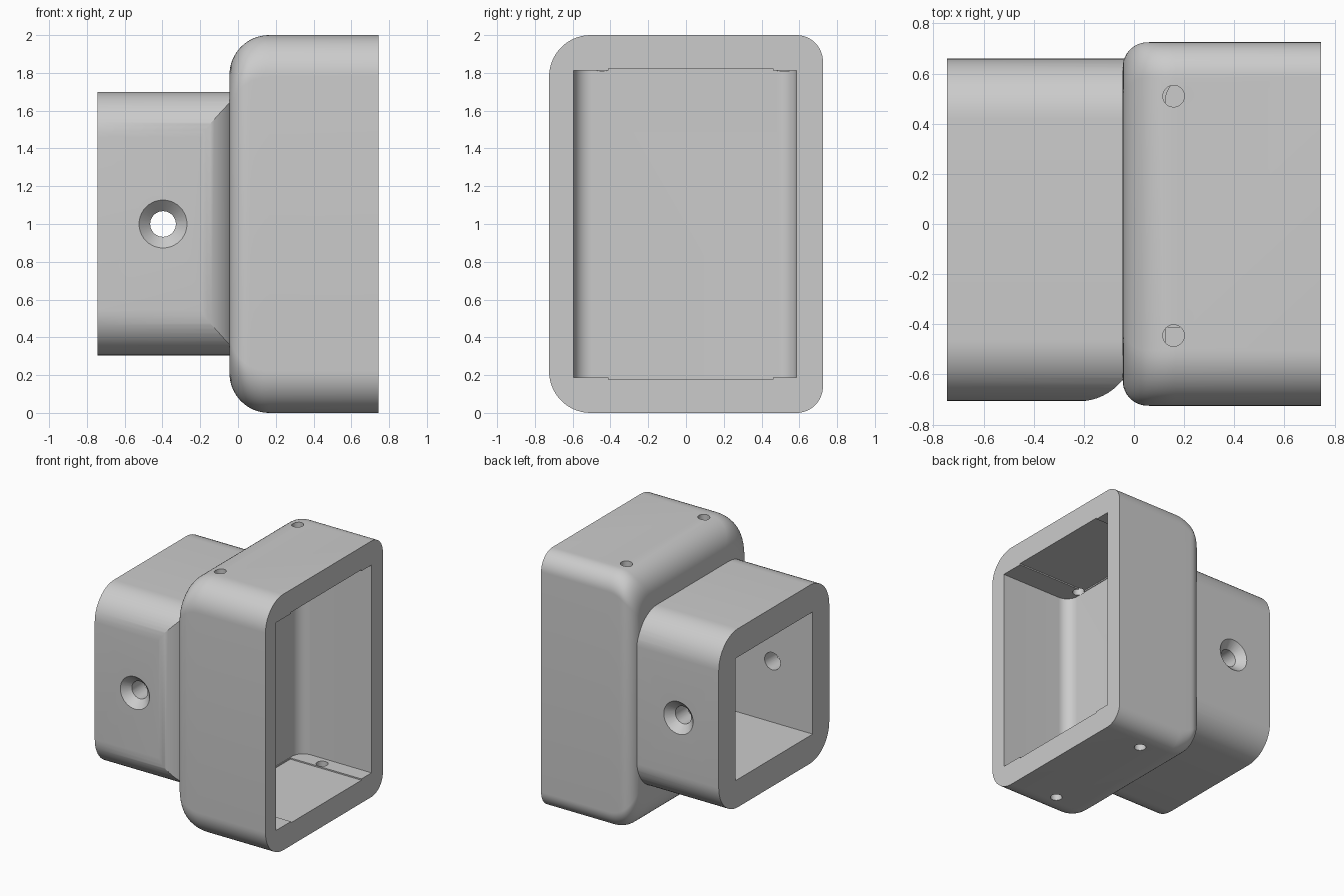
import bpy, bmesh, math
from mathutils import Matrix, Vector

old = bpy.data.objects.get("Cube")
if old:
    bpy.data.objects.remove(old, do_unlink=True)

grey = bpy.data.materials.new("light_grey")
grey.use_nodes = True
COLOUR = (0.6, 0.6, 0.6, 1)
grey.diffuse_color = COLOUR
grey.node_tree.nodes["Principled BSDF"].inputs["Base Color"].default_value = COLOUR


def make_object(name, bm):
    bmesh.ops.recalc_face_normals(bm, faces=bm.faces)
    mesh = bpy.data.meshes.new(name)
    bm.to_mesh(mesh)
    bm.free()
    mesh.materials.append(grey)
    obj = bpy.data.objects.new(name, mesh)
    bpy.context.collection.objects.link(obj)
    return obj


def rect(a0, a1, b0, b1, radii=(0, 0, 0, 0), steps=14):
    """Rectangle outline with a radius for each corner."""
    corners = [Vector(c) for c in ((a0, b0), (a1, b0), (a1, b1), (a0, b1))]
    out = []
    for i, (p, r) in enumerate(zip(corners, radii)):
        if r == 0:
            out.append(p)
            continue
        u = (corners[i - 1] - p).normalized()
        v = (corners[(i + 1) % 4] - p).normalized()
        for k in range(steps + 1):
            t = math.pi / 2 * k / steps
            out.append(p + r * (u + v - v * math.cos(t) - u * math.sin(t)))
    return out


def loft(name, axis, sections):
    """Skin (position, outline) sections along the named axis."""
    place = {"x": lambda a, b, d: (d, a, b),
             "z": lambda a, b, d: (a, b, d)}[axis]
    bm = bmesh.new()
    rings = [[bm.verts.new(place(a, b, d)) for a, b in outline] for d, outline in sections]
    bm.faces.new(rings[0])
    bm.faces.new(rings[-1])
    for low, high in zip(rings, rings[1:]):
        for i in range(len(low)):
            bm.faces.new((low[i - 1], low[i], high[i], high[i - 1]))
    return make_object(name, bm)


def prism(name, outline, axis, lo, hi):
    return loft(name, axis, [(lo, outline), (hi, outline)])


def cone(name, start, end, r1, r2):
    """Round cutter between two points."""
    start, end = Vector(start), Vector(end)
    way = end - start
    bm = bmesh.new()
    turn = way.to_track_quat("Z", "Y").to_matrix().to_4x4()
    bmesh.ops.create_cone(bm, cap_ends=True, segments=40, radius1=r1, radius2=r2,
                          depth=way.length,
                          matrix=Matrix.Translation((start + end) / 2) @ turn)
    return make_object(name, bm)


def combine(target, tool, operation):
    mod = target.modifiers.new(operation, "BOOLEAN")
    mod.operation, mod.object, mod.solver = operation, tool, "EXACT"
    bpy.context.view_layer.objects.active = target
    bpy.ops.object.modifier_apply(modifier=mod.name)
    bpy.data.objects.remove(tool, do_unlink=True)


def inset(radius, depth):
    """How far a fillet pulls its side in at a depth from the end face."""
    rest = max(radius - depth, 0)
    return radius - math.sqrt(radius ** 2 - rest ** 2)


# Large housing: rounded section whose closed end is rolled over on every side
END, TALL, SIDE, STEPS = -.045, .21, .1, 16
sections = []
for k in range(STEPS + 1):
    depth = TALL * (1 - math.cos(math.pi / 2 * k / STEPS))
    tall, side = inset(TALL, depth), inset(SIDE, depth)
    outline = rect(side - .725, .725 - side, tall, 2 - tall, (.22, .14, .14, .22))
    sections.append((END + depth, outline))
sections.append((.745, outline))
body = loft("stepped_sleeve", "x", sections)

# Small socket, its front face curving inwards where it meets the housing
socket = prism("socket", rect(-.705, .66, .305, 1.7, [.24] * 4), "x", -.745, .06)
plan = rect(-.9, 0, -.707, .8, (0, .22, 0, 0))
combine(socket, prism("socket_limit", plan, "z", 0, 2), "INTERSECT")
combine(body, socket, "UNION")

# Large pocket with rounded inner corners, and shallow grooves top and bottom
pocket = rect(.125, .9, -.595, .585, (.095, 0, 0, .095))
combine(body, prism("pocket", pocket, "z", .188, 1.812), "DIFFERENCE")
combine(body, prism("groove", rect(.13, .9, -.41, .46), "z", .178, 1.822), "DIFFERENCE")

# Square pocket in the socket
combine(body, prism("square_pocket", rect(-.5, .455, .523, 1.478), "x", -.9, -.045), "DIFFERENCE")

# Small pin holes through the walls, the lower pair set further along
for y in (-.445, .51):
    for x, lo, hi in ((.37, -.1, .195), (.158, 1.81, 2.1)):
        combine(body, cone("pin_hole", (x, y, lo), (x, y, hi), .043, .043), "DIFFERENCE")

# Countersunk screw holes through the front and back socket walls
combine(body, cone("screw_hole", (-.397, -1, 1), (-.397, 1, 1), .068, .068), "DIFFERENCE")
for face, out in ((-.705, -1), (.66, 1)):
    sink = cone("countersink", (-.397, face + out * .02, 1), (-.397, face - out * .06, 1), .147, .067)
    combine(body, sink, "DIFFERENCE")

# Smooth the rounded surfaces and keep real edges sharp
bpy.ops.object.select_all(action="DESELECT")
body.select_set(True)
bpy.context.view_layer.objects.active = body
bpy.ops.object.shade_smooth_by_angle(angle=math.radians(25))
